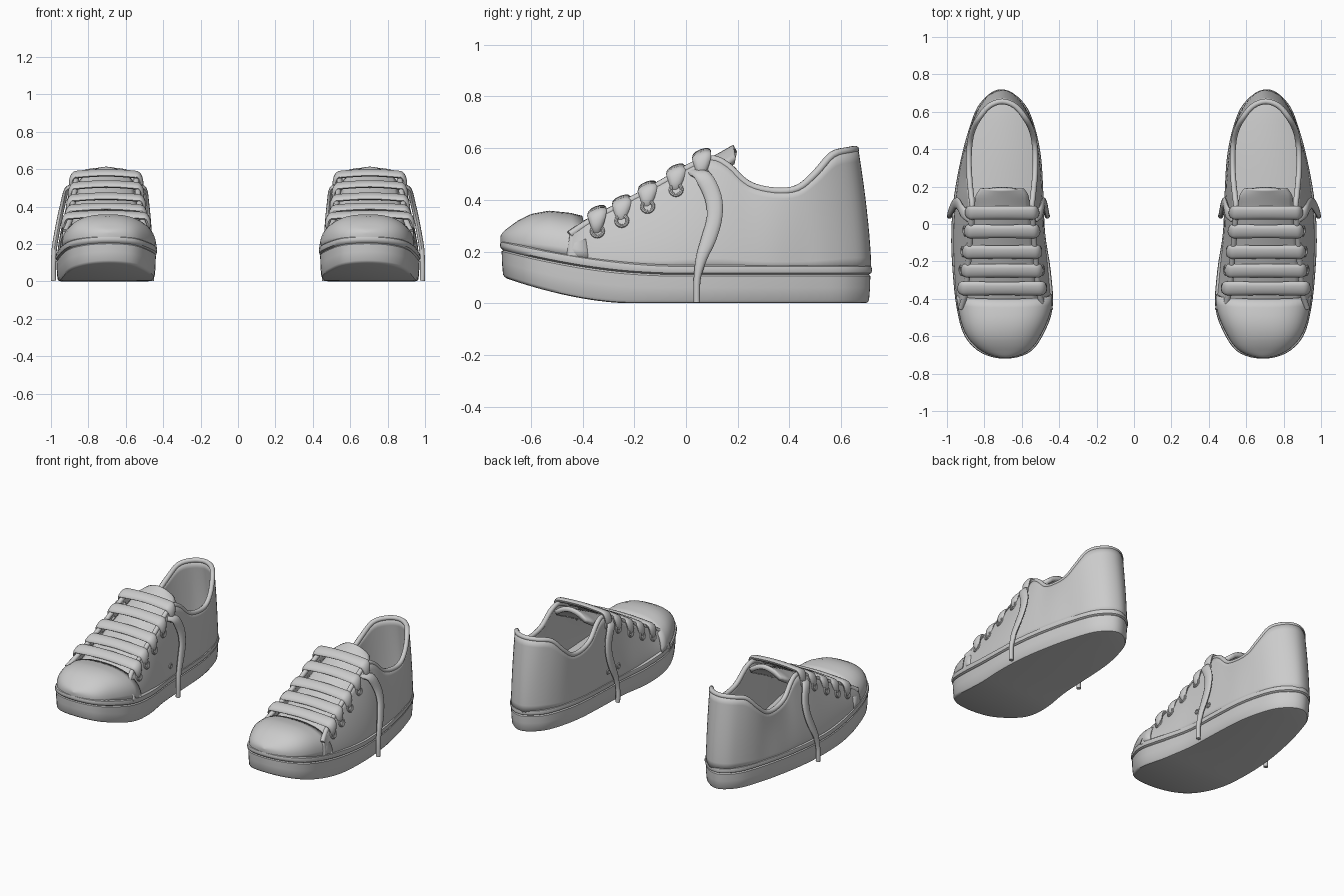
import bpy, bmesh, math
from mathutils import Vector
from mathutils.bvhtree import BVHTree

if "Cube" in bpy.data.objects:
    bpy.data.objects.remove(bpy.data.objects["Cube"])

CX = 0.705  # centre line of the right shoe; the left one is its mirror


def make(name, verts, faces, thick=0):
    """Create a part on both shoes."""
    for side, s in (("right", 1), ("left", -1)):
        me = bpy.data.meshes.new(f"{side}_{name}")
        me.from_pydata([(s * v[0], v[1], v[2]) for v in verts], [], faces)
        bm = bmesh.new()
        bm.from_mesh(me)
        bmesh.ops.remove_doubles(bm, verts=bm.verts, dist=1e-5)
        bmesh.ops.recalc_face_normals(bm, faces=bm.faces)
        bm.to_mesh(me)
        bm.free()
        ob = bpy.data.objects.new(me.name, me)
        bpy.context.collection.objects.link(ob)
        if thick:
            m = ob.modifiers.new("thickness", 'SOLIDIFY')
            m.thickness, m.offset = thick, 0


def smooth(pts, n, closed=False):
    """Catmull-Rom interpolation of points of any dimension."""
    p = [Vector(q) for q in pts]
    k = len(p)
    at = (lambda i: p[i % k]) if closed else (lambda i: p[max(0, min(k - 1, i))])
    out = []
    for i in range(k if closed else k - 1):
        a, b, c, d = at(i - 1), at(i), at(i + 1), at(i + 2)
        for j in range(n):
            t = j / n
            out.append(0.5 * (2 * b + (c - a) * t + (2 * a - 5 * b + 4 * c - d) * t * t
                              + (3 * b - a - 3 * c + d) * t ** 3))
    return out if closed else out + [p[-1]]


def grid(rows, wrap=False):
    """Vertices and quads joining equal-length rows."""
    n = len(rows[0])
    faces = [(r * n + i, r * n + (i + 1) % n, (r + 1) * n + (i + 1) % n, (r + 1) * n + i)
             for r in range(len(rows) - 1) for i in range(n if wrap else n - 1)]
    return [v for r in rows for v in r], faces


def ribbon(name, pts, thick, wdir=None, sides=12):
    """Flat or round strand along points (x, y, z, half width)."""
    p = [Vector(q[:3]) for q in pts]
    rows = []
    for i, q in enumerate(p):
        t = (p[min(i + 1, len(p) - 1)] - p[max(i - 1, 0)]).normalized()
        w = Vector(wdir) if wdir else t.cross(Vector((0, 0, 1)))
        w = (w - t * w.dot(t)).normalized()
        n = t.cross(w)
        rows.append([q + w * pts[i][3] * math.cos(a) + n * thick * math.sin(a)
                     for a in (2 * math.pi * k / sides for k in range(sides))])
    v, f = grid(rows, True)
    f += [tuple(range(sides)), tuple(range(len(v) - sides, len(v)))]
    make(name, v, f)


def ring(name, pos, axis, major, minor):
    q = Vector(axis).to_track_quat('Z', 'Y')
    rows = []
    for i in range(17):
        a = 2 * math.pi * i / 16
        rows.append([pos + q @ Vector(((major + minor * math.cos(b)) * math.cos(a),
                                       (major + minor * math.cos(b)) * math.sin(a),
                                       minor * math.sin(b)))
                     for b in (2 * math.pi * k / 8 for k in range(8))])
    make(name, *grid(rows, True))


def sole_bottom(y):
    return 0.105 * (max(0, -0.22 - y) / 0.5) ** 1.7


def sole_top(y):
    return 0.15 + 0.095 * (max(0, -0.05 - y) / 0.67) ** 1.6


# Sole outline: y, outer x, inner x
OUT = [(-.72, .69, .69), (-.69, .815, .565), (-.6, .905, .49), (-.45, .948, .435),
       (-.25, .97, .445), (-.05, .977, .475), (.15, .962, .484), (.35, .925, .496),
       (.5, .885, .525), (.62, .84, .57), (.695, .775, .64), (.72, .71, .71)]
outline = smooth([(o, y) for y, o, i in OUT] + [(i, y) for y, o, i in OUT[-2:0:-1]], 4, True)
N = len(outline)


def inset(d):
    res = []
    for i, p in enumerate(outline):
        t = (outline[(i + 1) % N] - outline[i - 1]).normalized()
        res.append(p + Vector((-t.y, t.x)) * d)
    return res


# Sole: side profile of (inset, height fraction) with a lip round the top
rows = []
for d, h in [(.03, 0), (.018, .02), (.012, .08), (.008, .4), (.007, .7), (.013, .74),
             (.003, .78), (0, .86), (.003, .95), (.014, 1)]:
    rows.append([(p.x, p.y, sole_bottom(p.y) + h * (sole_top(p.y) - sole_bottom(p.y)))
                 for p in inset(d)])
v, f = grid(rows, True)
for base in (0, len(v) - N):
    for i in range(N // 2):
        q = [i, i + 1, (N - i - 1) % N, (N - i) % N]
        f.append(tuple(base + k for k in dict.fromkeys(q)))
make("sole", v, f)

# Toe cap: arches across the front of the sole
HEIGHT = [(-.73, .24), (-.7, .28), (-.65, .318), (-.6, .344), (-.53, .357), (-.45, .349), (-.38, .332)]


def cap_height(y):
    for (a, h), (b, k) in zip(HEIGHT, HEIGHT[1:]):
        if y <= b:
            return h + (k - h) * (y - a) / (b - a)
    return HEIGHT[-1][1]


edge = inset(.01)
rows = []
for i in range(14):
    o, n = edge[i], edge[-i % N]
    z0 = sole_top(o.y) - .015
    h = cap_height(o.y) - z0 - .006
    row = []
    for k in range(25):
        a = math.pi * k / 24
        c, s = math.cos(a), max(0, math.sin(a))
        x = (o.x + n.x) / 2 + (o.x - n.x) / 2 * math.copysign(abs(c) ** .8, c)
        row.append((x, o.y + .025 * (1 - s) * i / 13, z0 + h * s ** .8))
    rows.append(row)
make("toe_cap", *grid(rows), thick=.014)

# Upper wall: base y, outer x, inner x, then top half width, y, z
WALL = [(-.46, .94, .435, .22, -.45, .265), (-.35, .952, .45, .195, -.36, .322),
        (-.2, .962, .465, .18, -.2, .405), (-.08, .965, .48, .17, -.08, .472),
        (.02, .962, .487, .162, .03, .535), (.1, .955, .49, .16, .1, .558),
        (.17, .947, .493, .166, .16, .532), (.25, .935, .497, .174, .24, .46),
        (.35, .917, .505, .178, .34, .434), (.45, .89, .523, .173, .43, .443),
        (.54, .865, .545, .158, .5, .5), (.62, .828, .583, .125, .565, .572),
        (.68, .78, .635, .07, .63, .59), (.705, .71, .71, 0, .655, .594)]
ctrl = [(o - .01, b, CX + d, y, z) for b, o, i, d, y, z in WALL]
ctrl += [(i + .01, b, CX - d, y, z) for b, o, i, d, y, z in WALL[-2::-1]]
u = smooth(ctrl, 4)
rows = []
for k in range(11):
    t = k / 10
    e = t ** 1.5
    rows.append([(bx + (tx - bx) * e, by + (ty - by) * e,
                  (sole_top(by) - .02) * (1 - t) + tz * t) for bx, by, tx, ty, tz in u])
wall_v, wall_f = grid(rows)
make("upper", wall_v, wall_f, thick=.024)
ribbon("rim_piping", [(p[2], p[3], p[4], .015) for p in u], .015, sides=10)
tree = BVHTree.FromPolygons(wall_v, wall_f)

# Tongue
rows = []
for y, z, w in smooth([(-.45, .28, .19), (-.35, .325, .18), (-.15, .42, .168), (0, .5, .15),
                       (.1, .55, .14), (.155, .58, .133), (.19, .6, .105)], 3):
    rows.append([(CX + w * k / 6, y, z - .05 * (k / 6) ** 2) for k in range(-6, 7)])
make("tongue", *grid(rows), thick=.03)


def on_wall(s, y, z):
    """Point on the wall's outer face and its outward direction."""
    hit, n, _, _ = tree.ray_cast(Vector((CX + s, y, z)), Vector((-s, 0, 0)))
    n = n if n.x * s > 0 else -n
    return hit + n * .013, n


# Lace rows and eyelets
LACES = [(-.345, .35, .235), (-.25, .39, .217), (-.15, .445, .21), (-.04, .51, .2), (.06, .57, .195)]
for i, (y, z, h) in enumerate(LACES):
    half = [(h - .035, -.085, .014), (h - .012, -.052, .024), (h - .022, -.008, .038),
            (h * .7, .003, .04), (0, .01, .038)]
    path = [(CX - d, y, z + dz, w) for d, dz, w in half]
    path += [(CX + d, y, z + dz, w) for d, dz, w in half[-2::-1]]
    ribbon(f"lace_row_{i + 1}", smooth(path, 4), .016, (0, 1, .4))
    for s, side in ((1, "outer"), (-1, "inner")):
        pos, n = on_wall(s, y + .003, z - .075)
        ring(f"{side}_eyelet_{i + 1}", pos, n, .022, .007)

# Loose lace ends: y, z, half width, outer x, inner x
HANG = [(.02, .505, .016, .875, .53), (.065, .49, .032, .915, .5), (.105, .41, .033, .937, .488),
        (.11, .33, .03, .955, .48), (.088, .25, .029, .97, .474), (.06, .175, .022, .982, .468),
        (.044, .1, .014, .986, .464), (.042, .05, .013, .987, .463), (.042, .003, .013, .986, .464)]
for side, k in (("outer", 3), ("inner", 4)):
    ribbon(f"{side}_lace_end", smooth([(r[k], r[0], r[1], r[2]) for r in HANG], 4), .014, (0, 1, .15))

# Vent holes on the inner side
for i, y in enumerate((0, .1)):
    pos, n = on_wall(-1, y, .215)
    ring(f"vent_{i + 1}", pos, n, .013, .005)

bpy.ops.object.select_all(action='SELECT')
bpy.context.view_layer.objects.active = bpy.context.selected_objects[0]
bpy.ops.object.shade_smooth_by_angle(angle=math.radians(40))
